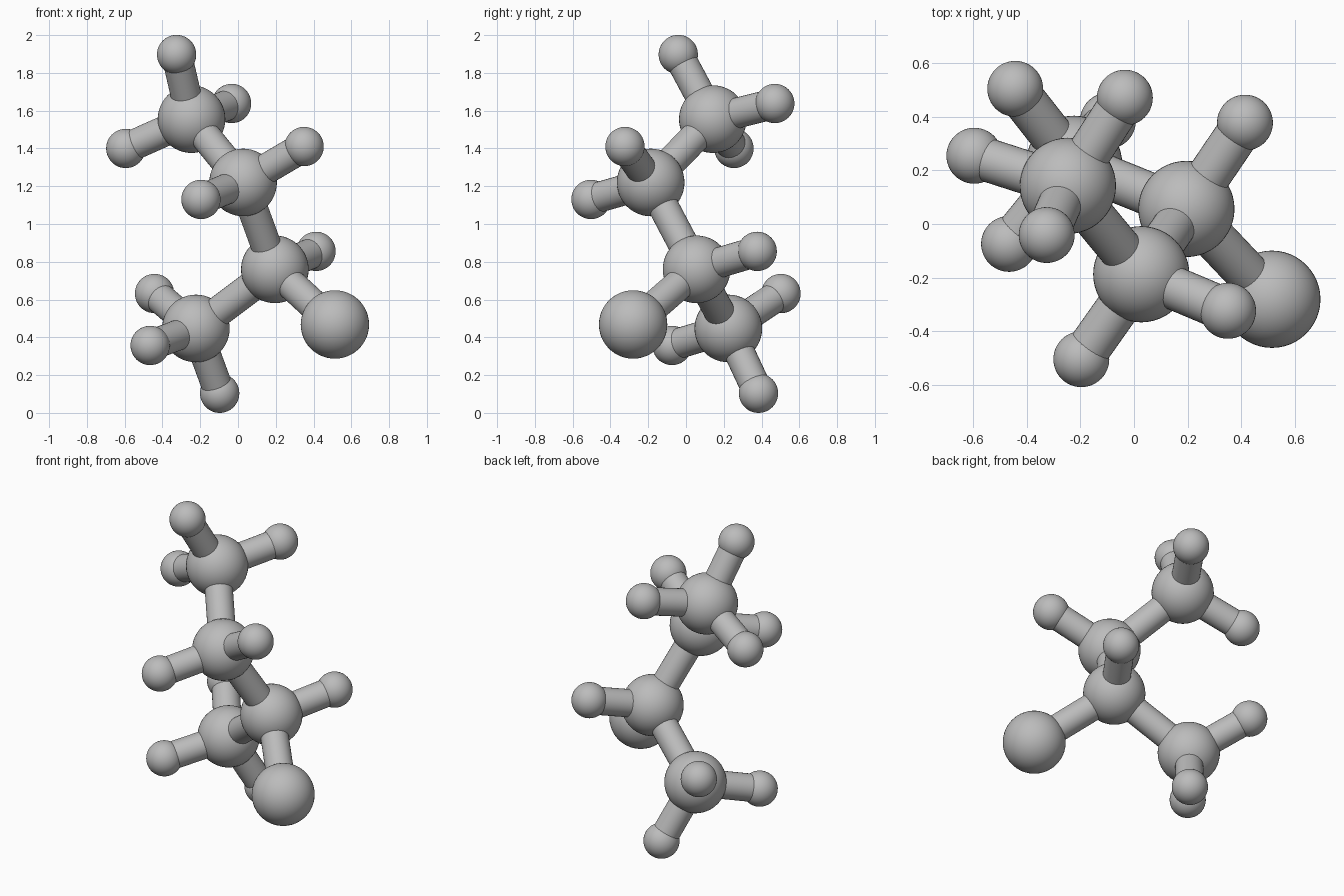
import bpy
from mathutils import Vector

cube = bpy.data.objects.get("Cube")
if cube:
    bpy.data.objects.remove(cube, do_unlink=True)

LARGE_R, SMALL_R, ROD_R = 0.179, 0.104, 0.081

grey = bpy.data.materials.new("plain_grey")
grey.use_nodes = True
grey.diffuse_color = (0.5, 0.5, 0.5, 1)
grey.node_tree.nodes["Principled BSDF"].inputs["Base Color"].default_value = (0.5, 0.5, 0.5, 1)


def finish(name):
    obj = bpy.context.object
    obj.name = name
    obj.data.materials.append(grey)
    bpy.ops.object.shade_smooth_by_angle()


def ball(name, centre, radius):
    bpy.ops.mesh.primitive_uv_sphere_add(segments=48, ring_count=24, radius=radius, location=centre)
    finish(name)


def rod(name, start, end):
    a, b = Vector(start), Vector(end)
    axis = b - a
    bpy.ops.mesh.primitive_cylinder_add(
        vertices=32, radius=ROD_R, depth=axis.length, location=(a + b) / 2,
        rotation=axis.to_track_quat("Z", "Y").to_euler())
    finish(name)


# Chain of large balls, top to bottom, each with its small outer balls
chain = [
    ("top", (-0.246, 0.142, 1.555), [(-0.325, -0.041, 1.897), (-0.034, 0.47, 1.638), (-0.594, 0.254, 1.4)]),
    ("upper", (0.027, -0.187, 1.22), [(0.35, -0.323, 1.41), (-0.196, -0.503, 1.13)]),
    ("lower", (0.195, 0.056, 0.76), [(0.413, 0.377, 0.855)]),
    ("bottom", (-0.223, 0.224, 0.447), [(-0.442, 0.503, 0.632), (-0.465, -0.074, 0.357), (-0.097, 0.384, 0.104)]),
]

previous = None
for name, centre, tips in chain:
    ball(f"{name}_chain_ball", centre, LARGE_R)
    if previous:
        rod(f"{name}_chain_rod", previous, centre)
    for i, tip in enumerate(tips, 1):
        ball(f"{name}_small_ball_{i}", tip, SMALL_R)
        rod(f"{name}_small_rod_{i}", centre, tip)
    previous = centre

# Large side ball hanging from the lower chain ball
side = (0.513, -0.28, 0.468)
ball("side_large_ball", side, 0.181)
rod("side_rod", chain[2][1], side)
